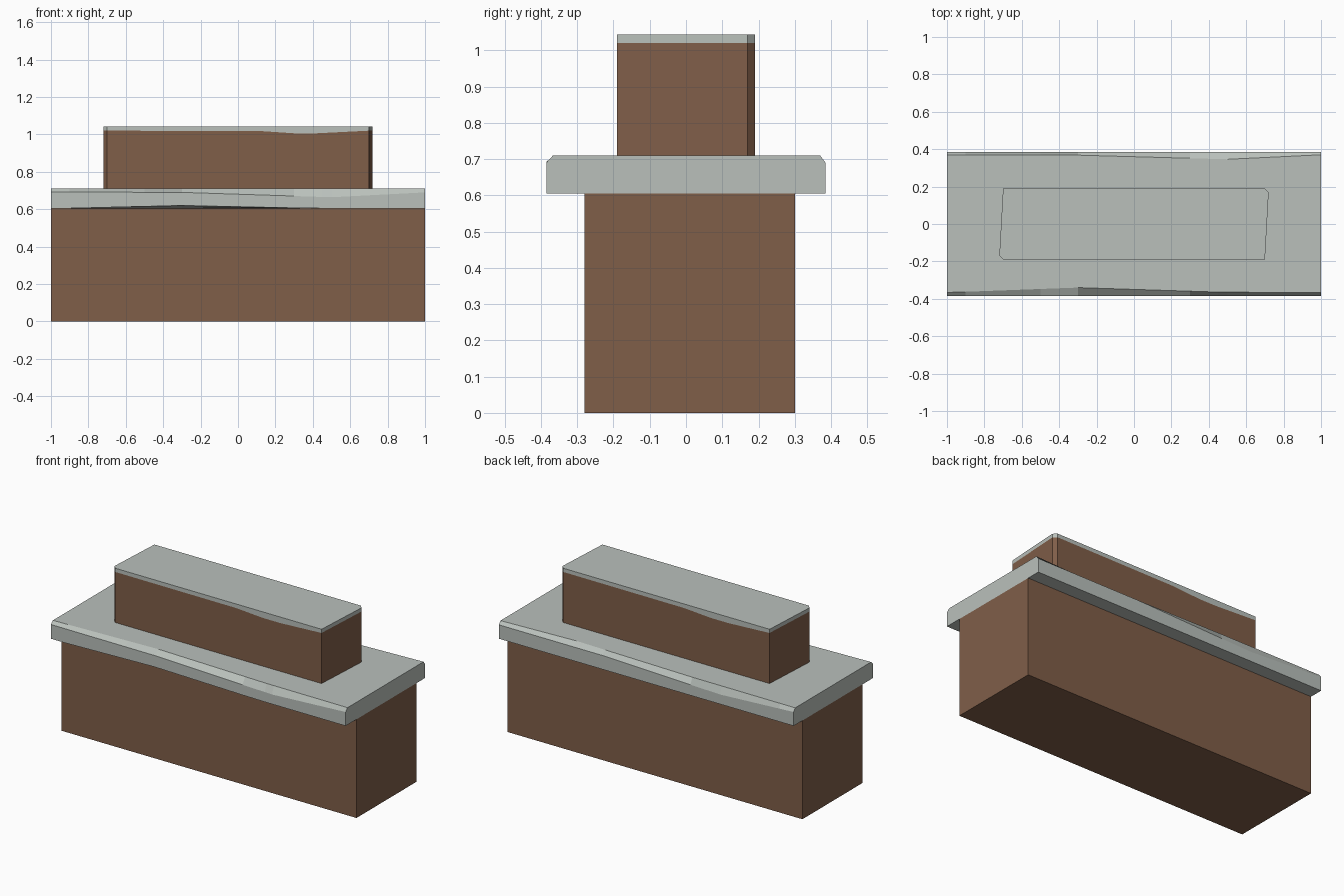
import bpy, bmesh

if "Cube" in bpy.data.objects:
    bpy.data.objects.remove(bpy.data.objects["Cube"])


def material(name, color):
    m = bpy.data.materials.new(name)
    m.diffuse_color = (*color, 1)
    m.use_nodes = True
    m.node_tree.nodes["Principled BSDF"].inputs["Base Color"].default_value = m.diffuse_color
    return m


stone = material("grey_stone", (0.49, 0.53, 0.50))
brick = material("brown_brick", (0.215, 0.112, 0.066))


def finish(name, bm, mats):
    bmesh.ops.recalc_face_normals(bm, faces=bm.faces)
    me = bpy.data.meshes.new(name)
    bm.to_mesh(me)
    bm.free()
    for m in mats:
        me.materials.append(m)
    ob = bpy.data.objects.new(name, me)
    bpy.context.collection.objects.link(ob)
    return ob


def loft(bm, rings, cap_mats=(0, 0), band_mats=None):
    rows = [[bm.verts.new(p) for p in r] for r in rings]
    n = len(rows[0])
    for k in range(len(rows) - 1):
        a, b = rows[k], rows[k + 1]
        for i in range(n):
            j = (i + 1) % n
            f = bm.faces.new((a[i], a[j], b[j], b[i]))
            f.material_index = band_mats[k] if band_mats else 0
    for row, m in zip((rows[0], rows[-1]), cap_mats):
        bm.faces.new(row).material_index = m


def worn(x, pts):
    # Piecewise linear wear along the length
    for (x0, v0), (x1, v1) in zip(pts, pts[1:]):
        if x <= x1:
            return v0 + (v1 - v0) * (x - x0) / (x1 - x0)
    return pts[-1][1]


# Lower wall
bm = bmesh.new()
loft(bm, [[(x, y, z) for x, y in ((-1, -.28), (1, -.28), (1, .30), (-1, .30))]
          for z in (0, .605)])
finish("lower_wall", bm, [brick])

# Coping slab with unevenly worn chamfers
front_top = [(-1, -.366), (-.3, -.34), (.45, -.364), (1, -.367)]
front_low = [(-1, .692), (-.3, .69), (.5, .664), (1, .69)]
front_base = [(-1, .605), (-.9, .605), (-.3, .62), (.4, .605), (1, .605)]
back_top = [(-1, .37), (-.3, .368), (.5, .346), (1, .37)]
back_low = [(-1, .69), (-.5, .664), (.3, .69), (1, .69)]
rings = []
for x in (-1, -.9, -.5, -.3, .3, .45, .5, 1):
    rings.append([(x, y, z) for y, z in (
        (-.28, .605),
        (-.385, worn(x, front_base)),
        (-.385, worn(x, front_low)),
        (worn(x, front_top), .71),
        (worn(x, back_top), .71),
        (.385, worn(x, back_low)),
        (.385, .605))])
bm = bmesh.new()
loft(bm, rings)
finish("coping_slab", bm, [stone])

# Upper block with clipped corners and a wavy stone trim at the top
half = [(-.72, -.17, 1.02), (-.70, -.19, 1.02), (.12, -.19, 1.018),
        (.30, -.19, 1.006), (.42, -.19, 1.006), (.70, -.19, 1.02),
        (.72, -.17, 1.02)]
outline = half[:-1] + [(-x, -y, z) for x, y, z in half[:-1]]
bm = bmesh.new()
loft(bm, [[(x, y, .71) for x, y, z in outline],
          outline,
          [(x, y, 1.043) for x, y, z in outline]],
     cap_mats=(0, 1), band_mats=(0, 1))
finish("upper_block", bm, [brick, stone])
